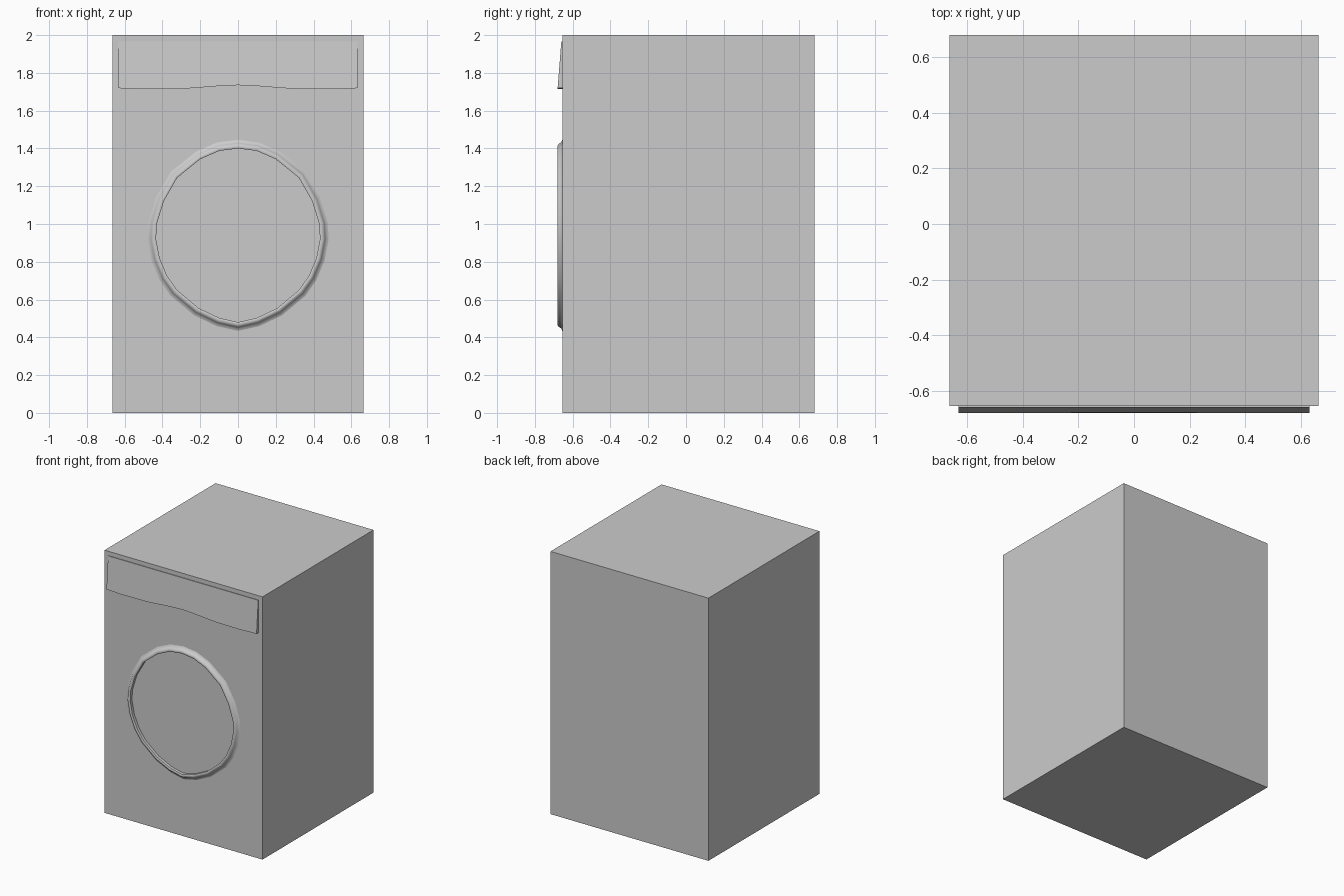
import bpy, bmesh
from mathutils import Vector

if "Cube" in bpy.data.objects:
    bpy.data.objects.remove(bpy.data.objects["Cube"])

FRONT = -0.655


def make(name, bm, smooth=None):
    bmesh.ops.recalc_face_normals(bm, faces=bm.faces)
    me = bpy.data.meshes.new(name)
    bm.to_mesh(me)
    bm.free()
    ob = bpy.data.objects.new(name, me)
    bpy.context.collection.objects.link(ob)
    if smooth:
        bpy.ops.object.select_all(action='DESELECT')
        ob.select_set(True)
        bpy.context.view_layer.objects.active = ob
        bpy.ops.object.shade_smooth_by_angle(angle=smooth)
    return ob


def mirrored(half):
    """Close a right-hand outline by mirroring it across x = 0."""
    return half + [(-x, z) for x, z in reversed(half) if x > 0]


# Cabinet
bm = bmesh.new()
bmesh.ops.create_cube(bm, size=1)
for v in bm.verts:
    v.co = (v.co.x * 1.33, v.co.y * (0.68 - FRONT) + (0.68 + FRONT) / 2, v.co.z * 2 + 1)
make("cabinet", bm)

# Door rim: slightly faceted outline, raised lip flaring back into the front
outline = mirrored([(0, 1.40), (0.10, 1.387), (0.20, 1.343), (0.322, 1.245), (0.393, 1.12),
                    (0.43, 1.0), (0.434, 0.92), (0.415, 0.82), (0.375, 0.725), (0.322, 0.65),
                    (0.21, 0.556), (0.10, 0.503), (0, 0.48)])
section = [(0, FRONT), (0, -0.677), (0.005, -0.68), (0.014, -0.68), (0.022, -0.676),
           (0.028, -0.668), (0.033, -0.660), (0.046, FRONT)]
bm = bmesh.new()
centre = Vector((0, 0.94))
rings = []
for offset, y in section:
    ring = []
    for p in outline:
        p = Vector(p)
        p += (p - centre).normalized() * offset
        ring.append(bm.verts.new((p.x, y, p.y)))
    rings.append(ring)
n = len(outline)
for a, b in zip(rings, rings[1:]):
    for i in range(n):
        j = (i + 1) % n
        bm.faces.new((a[i], a[j], b[j], b[i]))
make("door_rim", bm, 0.8)

# Control panel: wedge that thickens downward, with a gently waved lower edge
wave = [(0, 1.735), (0.08, 1.732), (0.16, 1.726), (0.23, 1.72), (0.30, 1.716),
        (0.50, 1.714), (0.57, 1.717), (0.632, 1.719)]
panel = mirrored(wave + [(0.632, 1.967)])
bm = bmesh.new()


def slope(z):
    return -0.68 + (z - 1.714) * 0.02 / 0.253


front = [bm.verts.new((x, slope(z), z)) for x, z in panel]
back = [bm.verts.new((x, FRONT, z)) for x, z in panel]
bm.faces.new(front)
bm.faces.new(back[::-1])
for i in range(len(panel)):
    j = (i + 1) % len(panel)
    bm.faces.new((front[i], front[j], back[j], back[i]))
make("control_panel", bm)
